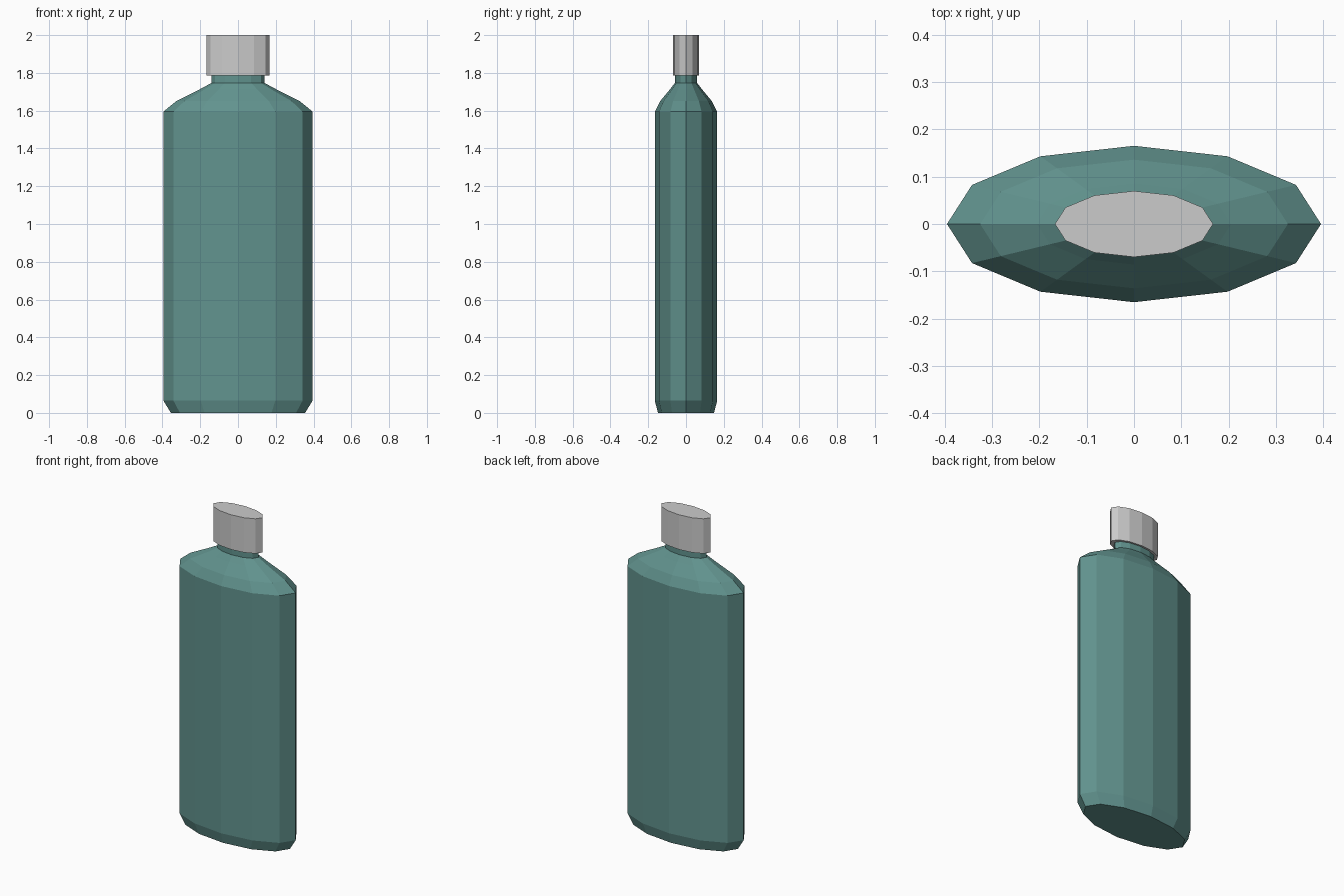
import bpy, bmesh
from math import cos, sin, pi

if "Cube" in bpy.data.objects:
    bpy.data.objects.remove(bpy.data.objects["Cube"])

SIDES = 12
FLATTEN = 0.418  # depth / width of the oval section


def oval_loft(name, profile, color=None):
    """Stack oval rings given as (half width, height) and cap both ends."""
    bm = bmesh.new()
    rings = []
    for r, z in profile:
        angles = [2 * pi * i / SIDES for i in range(SIDES)]
        rings.append([bm.verts.new((r * cos(a), r * FLATTEN * sin(a), z)) for a in angles])
    for low, high in zip(rings, rings[1:]):
        for i in range(SIDES):
            j = (i + 1) % SIDES
            bm.faces.new((low[i], low[j], high[j], high[i]))
    bm.faces.new(rings[0][::-1])
    bm.faces.new(rings[-1])
    mesh = bpy.data.meshes.new(name)
    bm.to_mesh(mesh)
    bm.free()
    obj = bpy.data.objects.new(name, mesh)
    bpy.context.collection.objects.link(obj)
    if color:
        mat = bpy.data.materials.new(name + "_color")
        mat.diffuse_color = color
        mat.use_nodes = True
        mat.node_tree.nodes["Principled BSDF"].inputs["Base Color"].default_value = mat.diffuse_color
        mesh.materials.append(mat)
    return obj


# Flask body: chamfered base, straight wall, sloping shoulder, neck
oval_loft("bottle_body", [
    (0.355, 0.0), (0.395, 0.065), (0.395, 1.595), (0.325, 1.652),
    (0.205, 1.712), (0.14, 1.747), (0.14, 1.79),
], (0.12, 0.29, 0.27, 1))

# Cap
oval_loft("cap", [(0.167, 1.785), (0.167, 2.0)])
